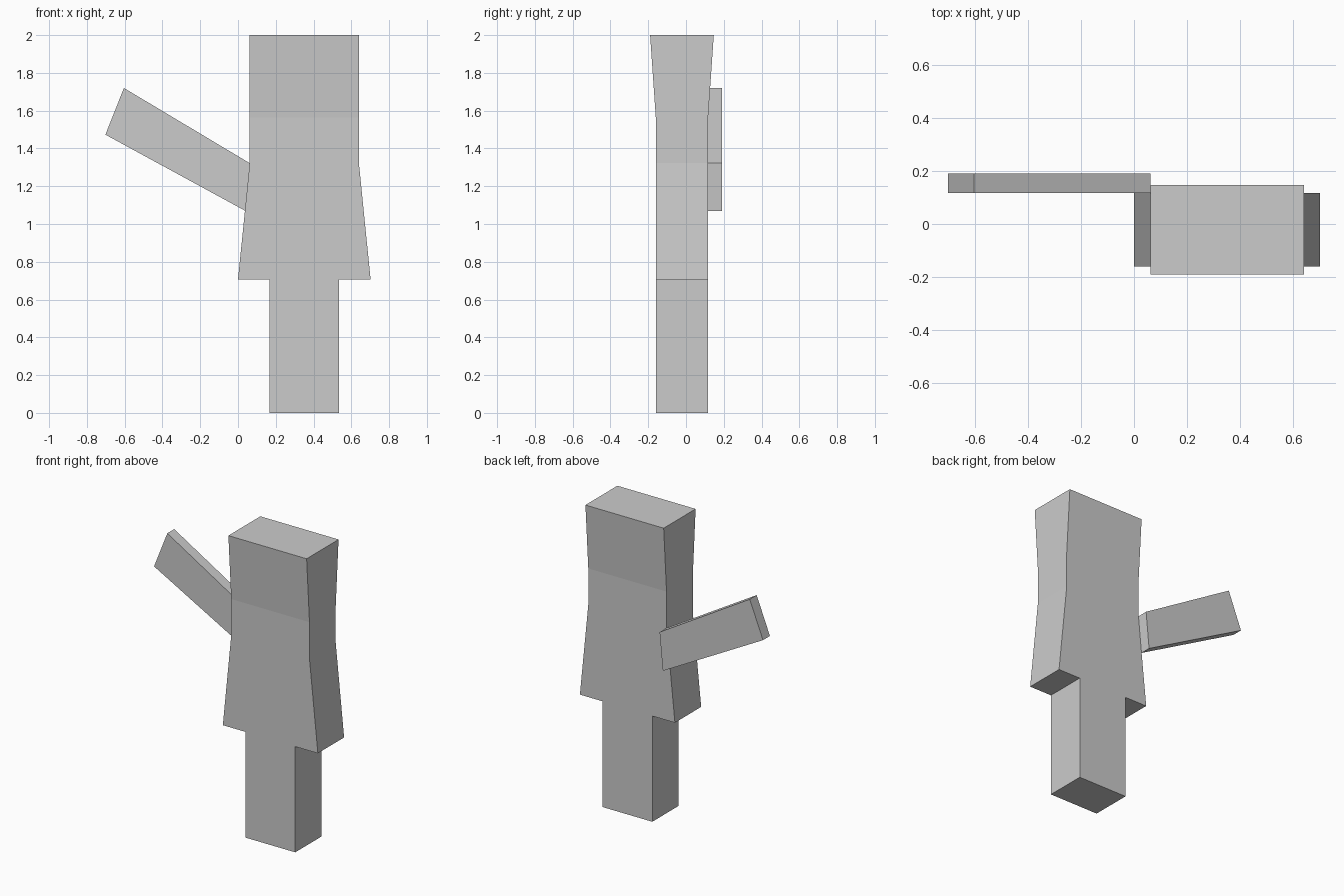
import bpy
import bmesh

cube = bpy.data.objects.get("Cube")
if cube:
    bpy.data.objects.remove(cube, do_unlink=True)

# Single plain grey
grey = bpy.data.materials.new("light grey")
grey.use_nodes = True
color = (0.6, 0.6, 0.6, 1.0)
grey.diffuse_color = color
grey.node_tree.nodes["Principled BSDF"].inputs["Base Color"].default_value = color


def loft(name, rings):
    """Skin a stack of four-cornered rings and cap both ends."""
    bm = bmesh.new()
    loops = [[bm.verts.new(p) for p in ring] for ring in rings]
    for low, high in zip(loops, loops[1:]):
        for i in range(4):
            j = (i + 1) % 4
            bm.faces.new((low[i], low[j], high[j], high[i]))
    bm.faces.new(loops[0][::-1])
    bm.faces.new(loops[-1])
    bmesh.ops.recalc_face_normals(bm, faces=bm.faces)
    mesh = bpy.data.meshes.new(name)
    bm.to_mesh(mesh)
    bm.free()
    mesh.materials.append(grey)
    obj = bpy.data.objects.new(name, mesh)
    bpy.context.collection.objects.link(obj)
    return obj


def level(half_width, y0, y1, z):
    """Horizontal rectangle centred on the body's own axis."""
    x0, x1 = AXIS - half_width, AXIS + half_width
    return [(x0, y0, z), (x1, y0, z), (x1, y1, z), (x0, y1, z)]


AXIS = 0.351
FRONT, BACK = -0.16, 0.117
HIP = 0.706

# Narrow lower block
loft("leg", [level(0.184, FRONT, BACK, z) for z in (0, HIP)])

# Flared skirt, straight waist, and upper block that deepens toward the top
loft("body", [
    level(0.351, FRONT, BACK, HIP),
    level(0.289, FRONT, BACK, 1.322),
    level(0.289, FRONT, BACK, 1.565),
    level(0.289, -0.19, 0.147, 2.0),
])

# Slanted flat arm fixed behind the body's edge
arm_outline = [(0.062, 1.322), (0.038, 1.07), (-0.702, 1.473), (-0.604, 1.72)]
loft("arm", [[(x, y, z) for x, z in arm_outline] for y in (BACK, 0.19)])
